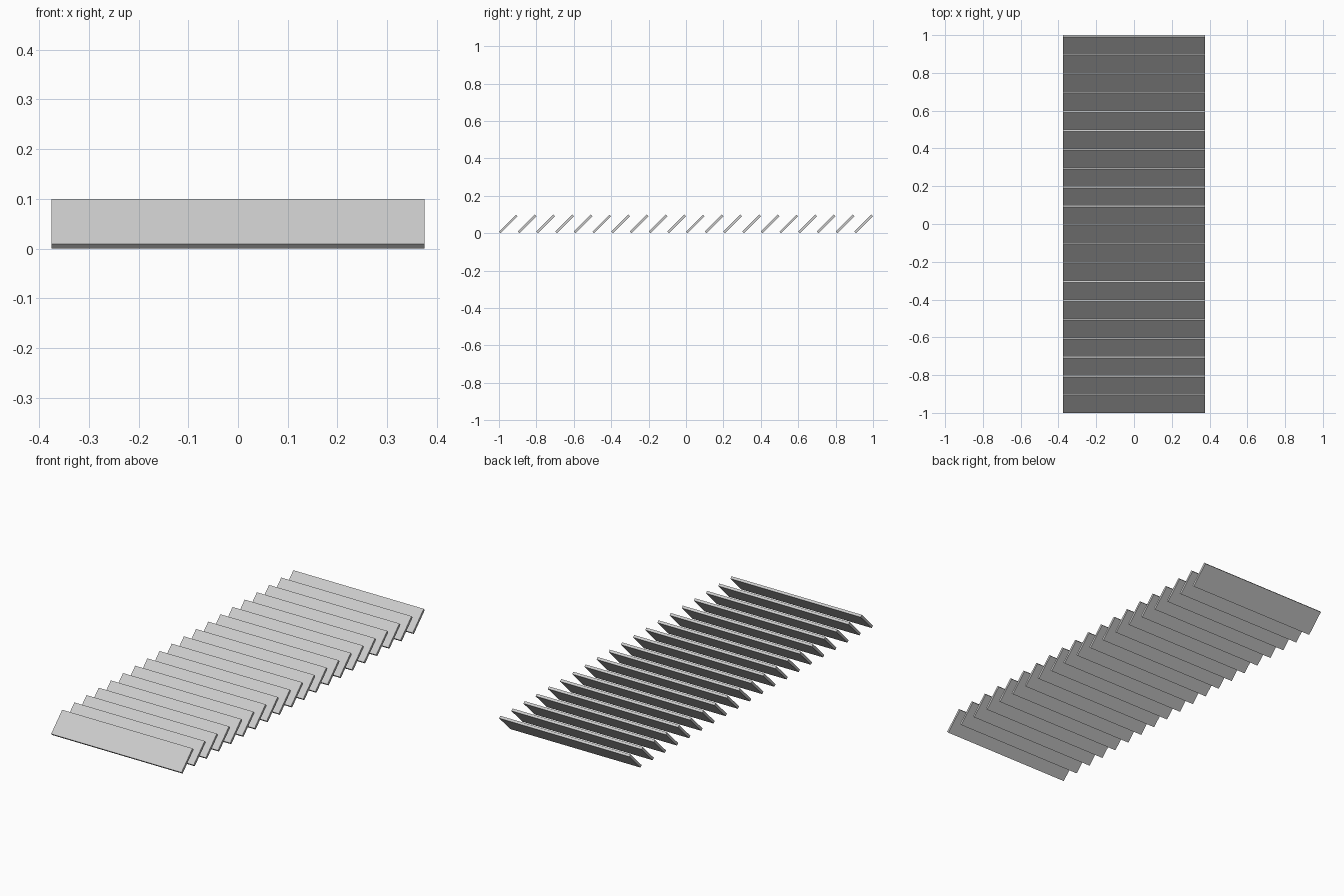
import bpy
from math import radians, sqrt

if "Cube" in bpy.data.objects:
    bpy.data.objects.remove(bpy.data.objects["Cube"])

COUNT = 20
WIDTH = 0.75
SPAN = 0.10           # height and depth taken by one tilted slat
EDGE = 0.0092         # projected thickness of a slat
THICK = EDGE * sqrt(2)
LENGTH = (SPAN - EDGE) * sqrt(2)
PITCH = (2.0 - SPAN) / (COUNT - 1)

# One thin slat, tilted 45 degrees
bpy.ops.mesh.primitive_cube_add(size=1, location=(0, -1 + SPAN / 2, SPAN / 2),
                                rotation=(radians(45), 0, 0))
slat = bpy.context.object
slat.name = "slat"
slat.scale = (WIDTH, LENGTH, THICK)
bpy.ops.object.transform_apply(location=False, rotation=True, scale=True)

# Row of identical slats
row = slat.modifiers.new("slat_row", 'ARRAY')
row.count = COUNT
row.use_relative_offset = False
row.use_constant_offset = True
row.constant_offset_displace = (0, PITCH, 0)
